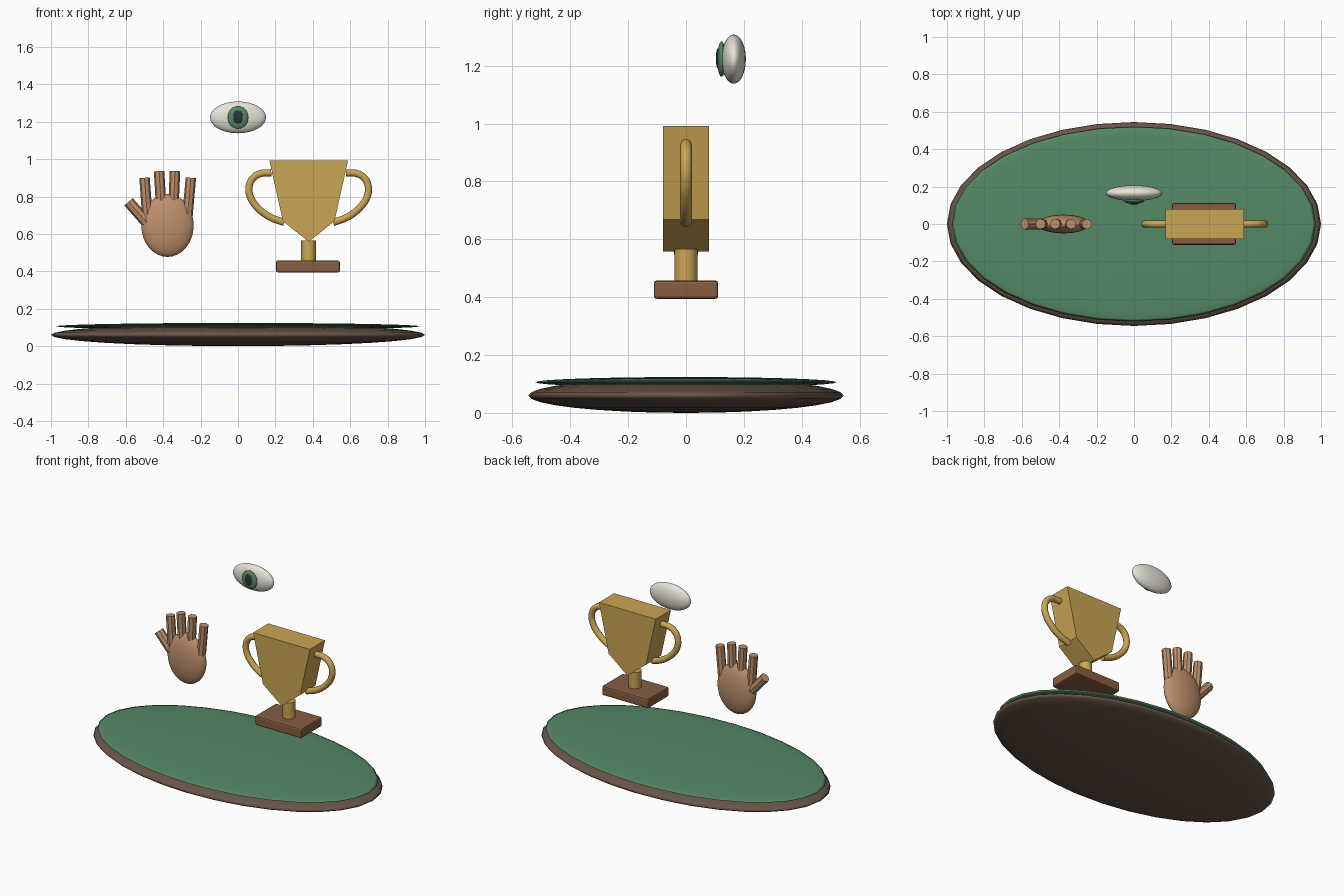
import bpy, bmesh, math
from mathutils import Vector

if "Cube" in bpy.data.objects:
    bpy.data.objects.remove(bpy.data.objects["Cube"])


def material(name, rgb):
    m = bpy.data.materials.new(name)
    m.diffuse_color = (*rgb, 1)
    m.use_nodes = True
    m.node_tree.nodes["Principled BSDF"].inputs["Base Color"].default_value = m.diffuse_color
    return m


FELT = material("felt green", (0.09, 0.25, 0.13))
RIM = material("dark wood", (0.14, 0.09, 0.065))
SKIN = material("skin", (0.52, 0.28, 0.15))
GOLD = material("gold", (0.60, 0.38, 0.09))
WOOD = material("plinth wood", (0.25, 0.11, 0.055))
WHITE = material("eye white", (0.80, 0.77, 0.68))
DARK = material("pupil dark", (0.02, 0.035, 0.035))


def finish(name, mat, smooth=True):
    o = bpy.context.object
    o.name = name
    o.data.materials.append(mat)
    bpy.ops.object.transform_apply(location=False, rotation=False, scale=True)
    if smooth:
        bpy.ops.object.shade_smooth_by_angle(angle=math.radians(40))
    return o


def ellipsoid(name, loc, radii, mat, segments=32, rings=16):
    bpy.ops.mesh.primitive_uv_sphere_add(segments=segments, ring_count=rings, location=loc)
    bpy.context.object.scale = radii
    o = finish(name, mat, False)
    bpy.ops.object.shade_smooth()
    return o


def rod(name, a, b, r, mat, sides):
    a, b = Vector(a), Vector(b)
    bpy.ops.mesh.primitive_cylinder_add(vertices=sides, radius=r, depth=(b - a).length,
                                        location=(a + b) / 2)
    bpy.context.object.rotation_euler = (b - a).to_track_quat('Z', 'Y').to_euler()
    return finish(name, mat, sides > 8)


def tube(name, points, r, mat):
    c = bpy.data.curves.new(name, 'CURVE')
    c.dimensions = '3D'
    c.bevel_depth, c.bevel_resolution, c.resolution_u = r, 3, 6
    c.use_fill_caps = True
    s = c.splines.new('BEZIER')
    s.bezier_points.add(len(points) - 1)
    for bp, p in zip(s.bezier_points, points):
        bp.co = p
        bp.handle_left_type = bp.handle_right_type = 'AUTO'
    o = bpy.data.objects.new(name, c)
    o.data.materials.append(mat)
    bpy.context.collection.objects.link(o)


# oval table: flattened rim body with a felt top
ellipsoid("table_rim", (0, 0, 0.06), (1.0, 0.545, 0.06), RIM)
ellipsoid("table_felt", (0, 0, 0.106), (0.973, 0.52, 0.018), FELT)

# floating eye
ellipsoid("eyeball", (0, 0.165, 1.223), (0.15, 0.042, 0.085), WHITE)
ellipsoid("iris", (0, 0.123, 1.223), (0.055, 0.015, 0.061), FELT)
ellipsoid("pupil", (0, 0.112, 1.225), (0.026, 0.009, 0.036), DARK)

# open hand
ellipsoid("palm", (-0.377, 0, 0.645), (0.14, 0.05, 0.168), SKIN)
fingers = [(-0.485, -0.50, 0.90), (-0.408, -0.422, 0.936),
           (-0.347, -0.337, 0.936), (-0.27, -0.252, 0.90)]
for i, (x0, x1, top) in enumerate(fingers):
    rod(f"finger_{i + 1}", (x0, 0, 0.70), (x1, 0, top), 0.028, SKIN, 8)
rod("thumb", (-0.465, 0, 0.635), (-0.585, 0, 0.772), 0.03, SKIN, 8)

# trophy bowl: pentagon profile extruded front to back
CX = 0.378
profile = [(-0.21, 0.992), (-0.138, 0.668), (0, 0.558), (0.138, 0.668), (0.21, 0.992)]
bm = bmesh.new()
face = bm.faces.new([bm.verts.new((CX + x, -0.08, z)) for x, z in profile])
ext = bmesh.ops.extrude_face_region(bm, geom=[face])
bmesh.ops.translate(bm, vec=(0, 0.16, 0),
                    verts=[g for g in ext["geom"] if isinstance(g, bmesh.types.BMVert)])
bmesh.ops.recalc_face_normals(bm, faces=bm.faces[:])
mesh = bpy.data.meshes.new("trophy_bowl")
bm.to_mesh(mesh)
bm.free()
mesh.materials.append(GOLD)
bowl = bpy.data.objects.new("trophy_bowl", mesh)
bpy.context.collection.objects.link(bowl)

# trophy handles, mirrored about the cup centre
handle = [(0.178, 0.927), (0.118, 0.922), (0.078, 0.896), (0.059, 0.850),
          (0.066, 0.798), (0.102, 0.743), (0.171, 0.690), (0.248, 0.661)]
for side, name in ((1, "left"), (-1, "right")):
    tube(f"trophy_handle_{name}", [(CX + side * (x - CX), 0, z) for x, z in handle], 0.02, GOLD)

# trophy stem and plinth
rod("trophy_stem", (CX, 0, 0.44), (CX, 0, 0.566), 0.04, GOLD, 20)
bpy.ops.mesh.primitive_cube_add(size=1, location=(0.374, 0, 0.426))
bpy.context.object.scale = (0.342, 0.222, 0.064)
plinth = finish("trophy_plinth", WOOD, False)
bev = plinth.modifiers.new("soft edges", 'BEVEL')
bev.width, bev.segments = 0.01, 2
